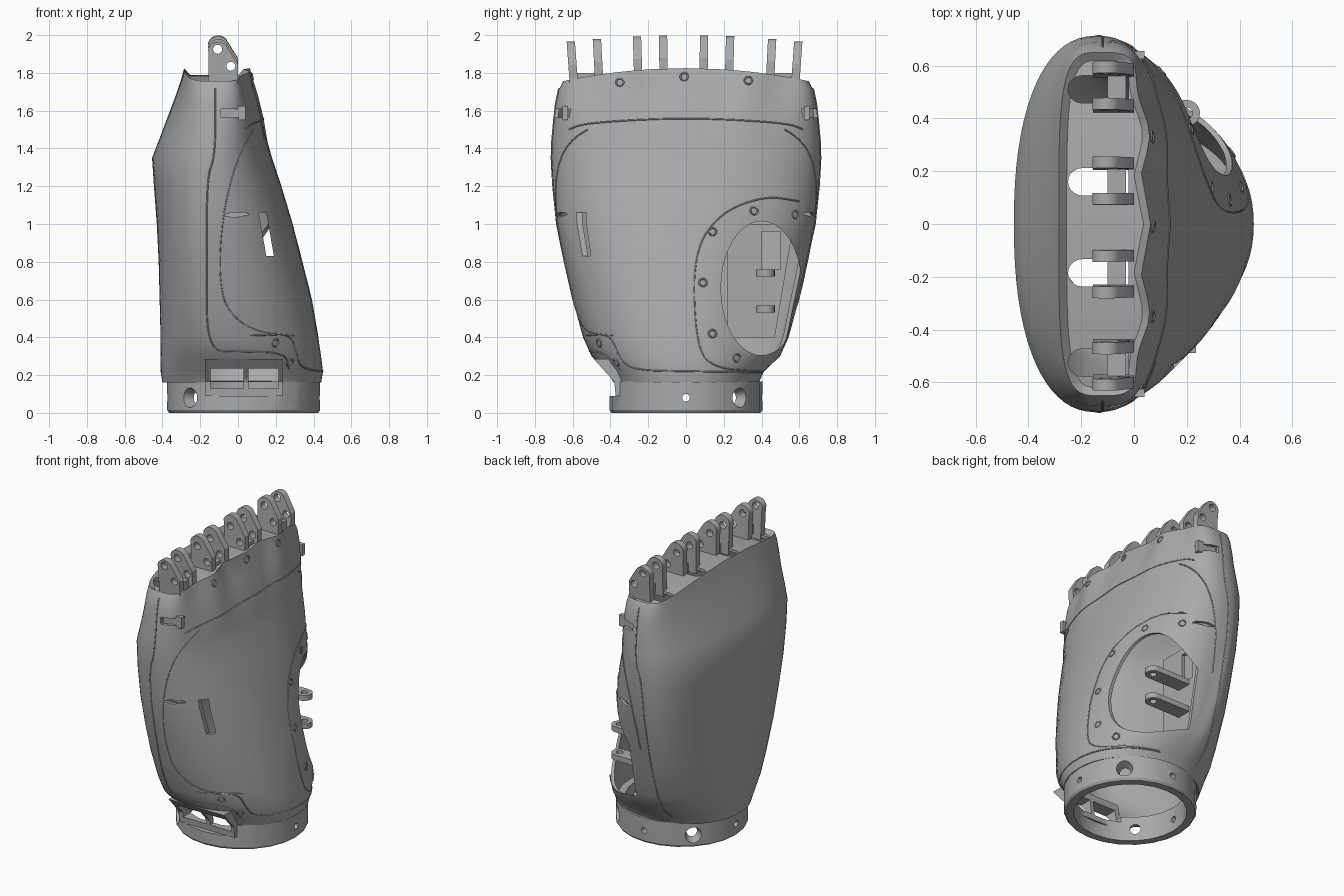
import bpy, bmesh, math
from mathutils import Vector
from mathutils.bvhtree import BVHTree

cube = bpy.data.objects.get("Cube")
if cube:
    bpy.data.objects.remove(cube)

grey = bpy.data.materials.new("matte grey")
grey.use_nodes = True
COLOUR = (0.4, 0.4, 0.4, 1)
grey.diffuse_color = COLOUR
grey.node_tree.nodes["Principled BSDF"].inputs["Base Color"].default_value = COLOUR


def make(name, bm):
    bmesh.ops.recalc_face_normals(bm, faces=bm.faces)
    mesh = bpy.data.meshes.new(name)
    bm.to_mesh(mesh)
    bm.free()
    mesh.materials.append(grey)
    ob = bpy.data.objects.new(name, mesh)
    bpy.context.collection.objects.link(ob)
    return ob


def prism(bm, outline, axis, lo, hi):
    """Extrude a flat outline along an axis."""
    def place(p, d):
        c = list(p)
        c.insert(axis, d)
        return c
    a = [bm.verts.new(place(p, lo)) for p in outline]
    b = [bm.verts.new(place(p, hi)) for p in outline]
    bm.faces.new(a)
    bm.faces.new(b[::-1])
    for i in range(len(a)):
        j = (i + 1) % len(a)
        bm.faces.new((a[i], b[i], b[j], a[j]))
    return a + b


def rect(u0, u1, v0, v1):
    return [(u0, v0), (u1, v0), (u1, v1), (u0, v1)]


def oval(u, v, ru, rv, n=32, start=0, sweep=2 * math.pi):
    return [(u + ru * math.cos(start + sweep * i / n), v + rv * math.sin(start + sweep * i / n))
            for i in range(n)]


def finish(ob, cutters=(), angle=30):
    """Cut with each helper, apply, then smooth with sharp edges kept."""
    for c in cutters:
        m = ob.modifiers.new("cut", 'BOOLEAN')
        m.object, m.solver, m.use_self = c, 'EXACT', True
    if ob.modifiers:
        deps = bpy.context.evaluated_depsgraph_get()
        ob.data = bpy.data.meshes.new_from_object(ob.evaluated_get(deps))
        ob.modifiers.clear()
    bpy.ops.object.select_all(action='DESELECT')
    ob.select_set(True)
    bpy.context.view_layer.objects.active = ob
    bpy.ops.object.shade_smooth_by_angle(angle=math.radians(angle))


# Palm shell: height, back x, front x, half width, widest x, roundness
ROWS = [(.16, -.4, .44, .385, .02, 2.1), (.22, -.41, .45, .415, .0, 2.15),
        (.3, -.41, .44, .5, -.04, 2.15), (.4, -.41, .425, .545, -.08, 2.15),
        (.6, -.415, .39, .6, -.12, 2.25), (.8, -.42, .34, .645, -.14, 2.3),
        (1, -.43, .29, .685, -.15, 2.3), (1.2, -.445, .23, .705, -.15, 2.3),
        (1.35, -.455, .18, .713, -.14, 2.3), (1.44, -.42, .155, .71, -.13, 2.4),
        (1.56, -.375, .13, .7, -.12, 2.6), (1.68, -.33, .09, .69, -.12, 3),
        (1.77, -.3, .06, .675, -.12, 3.5), (1.825, -.285, .045, .65, -.12, 4),
        (1.79, -.255, .018, .62, -.12, 4)]
N = 72


def shell_point(row, t):
    z, x0, x1, half, xc, n = row
    c, s = math.cos(t), math.sin(t)
    x = xc + math.copysign(abs(c) ** (2 / n), c) * (x1 - xc if c > 0 else xc - x0)
    y = math.copysign(abs(s) ** (2 / n), s) * half
    if c > 0:
        # hollow around the thumb socket, ridges between the knuckles
        dip = .05 * math.exp(-((y - .42) / .2) ** 2 - ((z - .7) / .28) ** 2)
        x, y = x - .8 * dip, y - .5 * dip
        x += .018 * c * max(0, min(1, (z - 1.5) / .2)) * math.cos(y * math.tau / .34)
    z -= .07 * (y / .66) ** 2 * max(0, (z - 1.5) / .32)
    return x, y, z


bm = bmesh.new()
rings = [[bm.verts.new(shell_point(r, math.tau * i / N)) for i in range(N)] for r in ROWS]
for lower, upper in zip(rings, rings[1:]):
    for i in range(N):
        j = (i + 1) % N
        bm.faces.new((lower[i], lower[j], upper[j], upper[i]))
top = rings[-1]
for i in range(-N // 4, N // 4):
    ids = dict.fromkeys(k % N for k in (i, i + 1, N // 2 - i - 1, N // 2 - i))
    bm.faces.new([top[k] for k in ids])
bmesh.ops.recalc_face_normals(bm, faces=bm.faces)
surface = BVHTree.FromBMesh(bm)
shell = make("palm_shell", bm)
solid = shell.modifiers.new("wall", 'SOLIDIFY')
solid.thickness, solid.offset = .02, -1

# Cutters for the shell openings
KNUCKLES = (-.525, -.185, .16, .51)
bm = bmesh.new()
for y in KNUCKLES:
    slot = oval(-.195, y, .055, .052, 10, math.pi / 2, math.pi) + [(-.195, y - .052), (-.02, y - .052), (-.02, y + .052)]
    prism(bm, slot, 2, 1.6, 1.95)
prism(bm, oval(.4, .66, .215, .355, 40), 0, 0, .7)
prism(bm, [(.11, 1.06), (.15, 1.06), (.19, .83), (.15, .83)], 1, -.8, -.3)
for lo, hi in ((-.9, -.6), (.6, .9)):
    prism(bm, rect(-.09, .03, 1.565, 1.61), 1, lo, hi)
    prism(bm, [(-.08, 1.045), (-.02, 1.035), (.06, 1.05), (.04, 1.062), (-.03, 1.062)], 1, lo, hi)
shell_cut = make("shell_cutter", bm)

# Floors that close the side recesses from inside
bm = bmesh.new()
for s in (-1, 1):
    prism(bm, rect(-.1, .04, 1.55, 1.625), 1, s * .625, s * .655)
    prism(bm, rect(-.09, .065, 1.02, 1.08), 1, s * .58, s * .605)
floors = make("recess_floors", bm)

bm = bmesh.new()
for x0, x1 in ((-.145, .03), (.055, .215)):
    prism(bm, rect(x0, x1, .13, .235), 1, -.6, -.25)
window_cut = make("window_cutter", bm)

# Wrist ring with countersunk screw holes and a notch
CX = .03
bm = bmesh.new()
ring = [[bm.verts.new((CX + p[0], p[1], z)) for p in oval(0, 0, r, r, 24)]
        for r, z in ((.395, 0), (.405, .015), (.405, .165), (.345, .165), (.345, 0))]
for a, b in zip(ring, ring[1:] + ring[:1]):
    for i in range(24):
        bm.faces.new((a[i], a[(i + 1) % 24], b[(i + 1) % 24], b[i]))
wrist = make("wrist_ring", bm)

bm = bmesh.new()
for k in range(8):
    if k == 6:
        continue
    way = Vector((math.cos(k * math.pi / 4), math.sin(k * math.pi / 4), 0))
    sizes = (.022, .065) if k % 2 else (.02, .02)
    made = bmesh.ops.create_cone(bm, cap_ends=True, segments=20, radius1=sizes[0],
                                 radius2=sizes[1], depth=.14)["verts"]
    turn = way.to_track_quat('Z', 'Y')
    for v in made:
        v.co = turn @ v.co + way * .375 + Vector((CX, 0, .08))
hole_cut = make("ring_hole_cutter", bm)
bm = bmesh.new()
prism(bm, rect(-.17, .23, .09, .3), 1, -.6, -.365)
notch_cut = make("notch_cutter", bm)

# Window plate on the front of the wrist
bm = bmesh.new()
prism(bm, [(-.33, .09), (-.372, .09), (-.38, .165), (-.488, .285), (-.36, .285)], 0, -.175, .235)
plate = make("window_plate", bm)

# Finger lugs in four pairs
bm = bmesh.new()
for mid in KNUCKLES:
    for y in (mid - .067, mid + .067):
        outline = [(-.155, 1.745), (0, 1.745), (0, 1.88)] + oval(-.105, 1.945, .055, .055, 9, .7, 2.44) + [(-.155, 1.92)]
        for v in prism(bm, outline, 1, y - .022, y + .022):
            v.co.y += (v.co.z - 1.75) * .12 * y
            v.co.z -= .1 * y * y
lugs = make("finger_lugs", bm)
bm = bmesh.new()
for x, z in ((-.108, 1.925), (-.038, 1.835)):
    prism(bm, oval(x, z, .024, .024, 16), 1, -.9, .9)
lug_cut = make("lug_hole_cutter", bm)

# Bridges between the lugs
bm = bmesh.new()
for y in KNUCKLES:
    prism(bm, rect(-.1, -.03, 1.74, 1.8), 1, y - .055, y + .055)
bridges = make("lug_bridges", bm)

# Thumb mount inside the socket
bm = bmesh.new()
prism(bm, [(.22, .4), (.47, .4), (.57, 1), (.22, 1)], 0, -.07, -.045)
mount = make("thumb_mount_plate", bm)
bm = bmesh.new()
prism(bm, rect(.4, .5, .76, .96), 0, -.2, .1)
mount_cut = make("mount_cutter", bm)
bm = bmesh.new()
for z in (.55, .74):
    arm = [(-.05, .37)] + oval(.2, .42, .05, .05, 10, -math.pi / 2, math.pi) + [(.2, .47), (-.05, .47)]
    prism(bm, arm, 2, z - .018, z + .018)
arms = make("thumb_lugs", bm)
bm = bmesh.new()
prism(bm, oval(.2, .42, .022, .022, 16), 2, .4, .9)
arm_cut = make("thumb_hole_cutter", bm)

finish(shell, (shell_cut, window_cut))
finish(wrist, (hole_cut, notch_cut, window_cut))
finish(plate, (window_cut,))
finish(lugs, (lug_cut,))
finish(mount, (mount_cut,))
finish(arms, (arm_cut,))
for c in (shell_cut, window_cut, hole_cut, notch_cut, lug_cut, mount_cut, arm_cut):
    bpy.data.objects.remove(c)


# Seam lines laid on the shell
def project(side, u, v):
    if side == 0:
        return surface.ray_cast(Vector((2, u, v)), Vector((-1, 0, 0)))
    return surface.ray_cast(Vector((u, 2 * side, v)), Vector((0, -side, 0)))


def seam(name, side, pts):
    pts = [Vector(p) for p in pts]
    for _ in range(3):
        mids = [q for a, b in zip(pts, pts[1:]) for q in (a.lerp(b, .25), a.lerp(b, .75))]
        pts = [pts[0]] + mids + [pts[-1]]
    fine = [a.lerp(b, k / 4) for a, b in zip(pts, pts[1:]) for k in range(4)]
    hits = [h for h in (project(side, *p)[0] for p in fine) if h]
    curve = bpy.data.curves.new(name, 'CURVE')
    curve.dimensions = '3D'
    curve.bevel_depth, curve.bevel_resolution = .004, 0
    line = curve.splines.new('POLY')
    line.points.add(len(hits) - 1)
    for p, h in zip(line.points, hits):
        p.co = (*h, 1)
    curve.materials.append(grey)
    bpy.context.collection.objects.link(bpy.data.objects.new(name, curve))


upright = [(-.12, 1.72), (-.12, 1.36), (-.165, 1.25), (-.165, .8)]
panel = [(.08, 1.5), (.0, 1.35), (-.06, 1.15), (-.09, .95), (-.1, .75)]
seam("front_seam", -1, upright + [(-.165, .33), (.0, .325), (.25, .32), (.27, .23)])
seam("back_seam", 1, upright + [(-.165, .22)])
seam("front_panel_line", -1, panel + [(-.07, .55), (.08, .43), (.3, .41)])
seam("back_panel_line", 1, panel)
seam("top_panel_line", 0, [(-.62, 1.5), (-.55, 1.53), (-.3, 1.55), (0, 1.56), (.3, 1.55), (.55, 1.53), (.62, 1.5)])
seam("thumb_socket_line", 0, [(.6, 1.12), (.42, 1.15), (.18, 1.06), (.04, .85), (.05, .4), (.12, .24), (.4, .22)])
seam("corner_line", 0, [(-.53, .41), (-.4, .42), (-.35, .28), (-.27, .225), (0, .22), (.4, .215)])

# Screws sunk into the shell
SCREWS = [(-.35, 1.75), (-.01, 1.78), (.33, 1.76), (.36, 1.07), (.14, .96), (.09, .69), (.14, .42),
          (.27, .29), (.58, 1.05), (-.46, .37), (-.37, .265)]
for y, z in SCREWS:
    spot, normal = project(0, y, z)[:2]
    if spot:
        bpy.ops.mesh.primitive_torus_add(major_radius=.02, minor_radius=.005, major_segments=16,
                                         minor_segments=6, location=spot,
                                         rotation=normal.to_track_quat('Z', 'Y').to_euler())
        screw = bpy.context.object
        screw.name = "shell_screw"
        screw.data.materials.append(grey)
